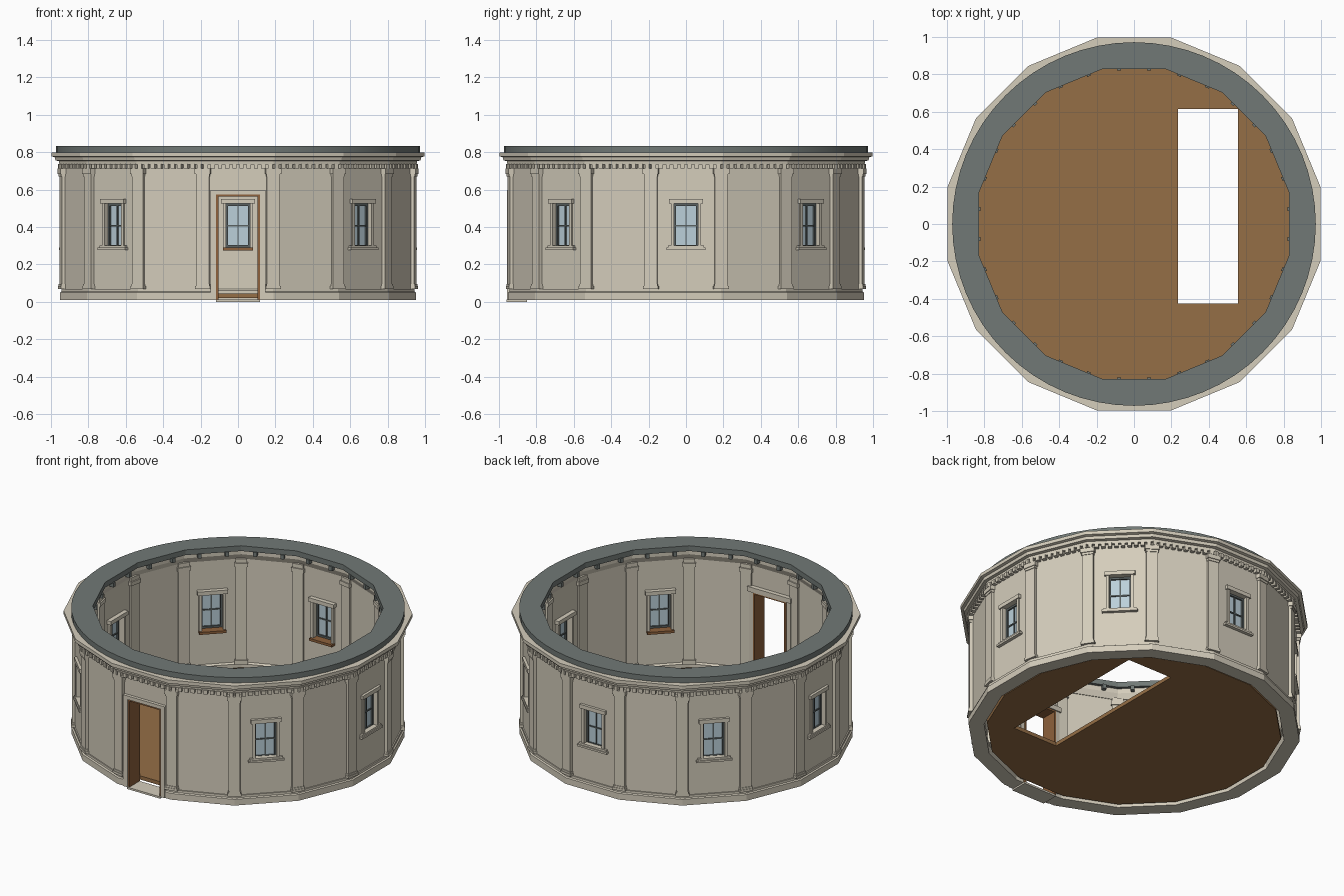
import bpy, bmesh
from math import pi, cos, sin, radians
from mathutils import Matrix

cube = bpy.data.objects.get("Cube")
if cube:
    bpy.data.objects.remove(cube)

SIDES = 16
STEP = 2 * pi / SIDES


def material(name, rgb):
    m = bpy.data.materials.new(name)
    m.use_nodes = True
    m.diffuse_color = (*rgb, 1)
    m.node_tree.nodes["Principled BSDF"].inputs["Base Color"].default_value = (*rgb, 1)
    return m


STONE = material("pale stone", (0.66, 0.61, 0.50))
SLATE = material("grey slate", (0.165, 0.19, 0.18))
FLOOR = material("floor wood", (0.30, 0.156, 0.061))
WOOD = material("frame wood", (0.27, 0.12, 0.045))
GLASS = material("pale blue glass", (0.50, 0.63, 0.70))
SASH = material("dark window frame", (0.10, 0.12, 0.12))


def finish(name, bm, mat):
    bmesh.ops.recalc_face_normals(bm, faces=bm.faces[:])
    mesh = bpy.data.meshes.new(name)
    bm.to_mesh(mesh)
    bm.free()
    mesh.materials.append(mat)
    ob = bpy.data.objects.new(name, mesh)
    bpy.context.scene.collection.objects.link(ob)
    return ob


def boxes(name, mat, angles, parts):
    """Boxes (x0, x1, r0, r1, z0, z1) repeated at angles around the z axis."""
    bm = bmesh.new()
    for a in angles:
        for x0, x1, r0, r1, z0, z1 in parts:
            m = (Matrix.Rotation(a, 4, "Z")
                 @ Matrix.Translation(((x0 + x1) / 2, -(r0 + r1) / 2, (z0 + z1) / 2))
                 @ Matrix.Diagonal((x1 - x0, r1 - r0, z1 - z0, 1)))
            bmesh.ops.create_cube(bm, size=1, matrix=m)
    return finish(name, bm, mat)


def pair(x0, x1, *rest):
    return [(x0, x1, *rest), (-x1, -x0, *rest)]


def ring(name, mat, profile, n=SIDES, round_from=9):
    """Sweep a closed (apothem, z) profile; radii past round_from stay circular."""
    bm = bmesh.new()
    loops = []
    for i in range(n):
        a = STEP / 2 + i * 2 * pi / n
        off = (a + STEP / 2) % STEP - STEP / 2
        loop = []
        for r, z in profile:
            rad = r if r > round_from else r / cos(off)
            loop.append(bm.verts.new((rad * sin(a), -rad * cos(a), z)))
        loops.append(loop)
    k = len(profile)
    for i in range(n):
        p, q = loops[i], loops[(i + 1) % n]
        for j in range(k):
            bm.faces.new((p[j], q[j], q[(j + 1) % k], p[(j + 1) % k]))
    return finish(name, bm, mat)


def cut(ob, cutter):
    cutter.hide_render = True
    mod = ob.modifiers.new("openings", "BOOLEAN")
    mod.operation, mod.solver, mod.object = "DIFFERENCE", "EXACT", cutter
    deps = bpy.context.evaluated_depsgraph_get()
    mesh = bpy.data.meshes.new_from_object(ob.evaluated_get(deps))
    mat = ob.data.materials[0]
    ob.modifiers.clear()
    ob.data = mesh
    mesh.materials.clear()
    mesh.materials.append(mat)
    for p in mesh.polygons:
        p.material_index = 0
    bpy.data.objects.remove(cutter)


facets = [i * STEP for i in range(SIDES)]
corners = [a + STEP / 2 for a in facets]
windows = [radians(45 * i) for i in range(1, 8)]

# Wall with plinth, pierced by the door and windows
wall = ring("wall", STONE, [
    (0.952, 0.01), (0.952, 0.05), (0.944, 0.055), (0.944, 0.07), (0.937, 0.07),
    (0.937, 0.74), (0.87, 0.74), (0.87, 0.07), (0.862, 0.06), (0.862, 0.01)])
cut(wall, boxes("window_cutter", STONE, windows, [(-0.065, 0.065, 0.8, 1.05, 0.29, 0.525)]))
cut(wall, boxes("door_cutter", STONE, [0], [(-0.118, 0.118, 0.8, 1.05, -0.1, 0.575)]))

# Cornice and dentils
ring("cornice", STONE, [
    (0.866, 0.735), (0.955, 0.735), (0.957, 0.753), (0.976, 0.756), (0.98, 0.774),
    (0.997, 0.778), (0.997, 0.80), (0.85, 0.80), (0.85, 0.77)])
COUNT = 10
pitch = 0.384 / COUNT
boxes("dentils", STONE, facets, [
    ((i - 0.3) * pitch - 0.192 + pitch / 2, (i + 0.3) * pitch - 0.192 + pitch / 2,
     0.93, 0.962, 0.712, 0.738) for i in range(COUNT)])

# Slate coping: round outside, faceted inside
cap = ring("roof_coping", SLATE, [
    (0.972, 0.80), (0.972, 0.834), (0.83, 0.834), (0.83, 0.80)], n=64, round_from=0.9)
for o in bpy.context.selected_objects:
    o.select_set(False)
cap.select_set(True)
bpy.context.view_layer.objects.active = cap
bpy.ops.object.shade_smooth_by_angle(angle=radians(20))

# Small brackets under the inner edge of the coping
boxes("coping_brackets", SLATE, facets, pair(0.07, 0.092, 0.822, 0.87, 0.775, 0.803))

# Pilasters outside and inside each corner
boxes("outer_pilasters", STONE, corners, [
    (-0.034, 0.034, 0.92, 0.967, 0.07, 0.70),
    (-0.042, 0.042, 0.92, 0.976, 0.685, 0.712),
    (-0.037, 0.037, 0.92, 0.971, 0.67, 0.685),
    (-0.041, 0.041, 0.92, 0.974, 0.07, 0.085),
    (-0.037, 0.037, 0.92, 0.971, 0.085, 0.097)])
boxes("inner_pilasters", STONE, corners, [
    (-0.034, 0.034, 0.866, 0.90, 0.06, 0.74),
    (-0.04, 0.04, 0.859, 0.90, 0.69, 0.715),
    (-0.04, 0.04, 0.859, 0.90, 0.06, 0.09)])

# Wooden floor with a stair opening
floor = ring("floor", FLOOR, [(0.845, 0.02), (0.845, 0.045), (0.2, 0.045), (0.2, 0.02)])
bpy.data.objects.remove(floor)
bm = bmesh.new()
rad = 0.845 / cos(STEP / 2)
rim = [bm.verts.new((rad * sin(a), -rad * cos(a), 0.02)) for a in corners]
base = bm.faces.new(rim)
top = bmesh.ops.extrude_face_region(bm, geom=[base])["geom"]
bmesh.ops.translate(bm, vec=(0, 0, 0.024),
                    verts=[v for v in top if isinstance(v, bmesh.types.BMVert)])
if not any(f.normal.z < -0.5 for f in bm.faces) and base not in bm.faces[:]:
    bm.faces.new(rim)
floor = finish("floor", bm, FLOOR)
cut(floor, boxes("stair_cutter", FLOOR, [0], [(0.235, 0.555, -0.615, 0.425, -0.1, 0.2)]))

# Window stonework: outer and inner surrounds
boxes("window_surrounds", STONE, windows,
      pair(0.063, 0.08, 0.92, 0.947, 0.30, 0.527) + [
          (-0.09, 0.09, 0.92, 0.954, 0.525, 0.55),
          (-0.105, 0.105, 0.92, 0.958, 0.278, 0.29),
          (-0.097, 0.097, 0.92, 0.952, 0.288, 0.302)]
      + pair(0.063, 0.08, 0.853, 0.88, 0.29, 0.527)
      + [(-0.09, 0.09, 0.842, 0.88, 0.525, 0.55)])
boxes("window_inner_sills", WOOD, windows, [(-0.08, 0.08, 0.838, 0.89, 0.276, 0.292)])

# Sashes and panes
boxes("window_frames", SASH, windows,
      pair(0.054, 0.066, 0.892, 0.918, 0.29, 0.525) + [
          (-0.065, 0.065, 0.892, 0.918, 0.513, 0.526),
          (-0.065, 0.065, 0.892, 0.918, 0.289, 0.303),
          (-0.004, 0.004, 0.896, 0.914, 0.30, 0.515),
          (-0.056, 0.056, 0.896, 0.914, 0.402, 0.41)])
boxes("window_glass", GLASS, windows, [(-0.056, 0.056, 0.902, 0.908, 0.30, 0.515)])

# Doorway: stone surround, wooden frame and threshold
boxes("door_surround", STONE, [0],
      pair(0.117, 0.148, 0.92, 0.957, 0.01, 0.575)
      + [(-0.148, 0.148, 0.92, 0.957, 0.574, 0.597)]
      + pair(0.117, 0.148, 0.85, 0.88, 0.03, 0.575)
      + [(-0.155, 0.155, 0.842, 0.88, 0.574, 0.605)])
boxes("door_frame", WOOD, [0],
      pair(0.105, 0.1185, 0.848, 0.95, 0.01, 0.575)
      + [(-0.118, 0.118, 0.848, 0.95, 0.563, 0.5755)])
boxes("door_threshold", STONE, [0], [(-0.118, 0.118, 0.85, 0.96, 0, 0.012)])
